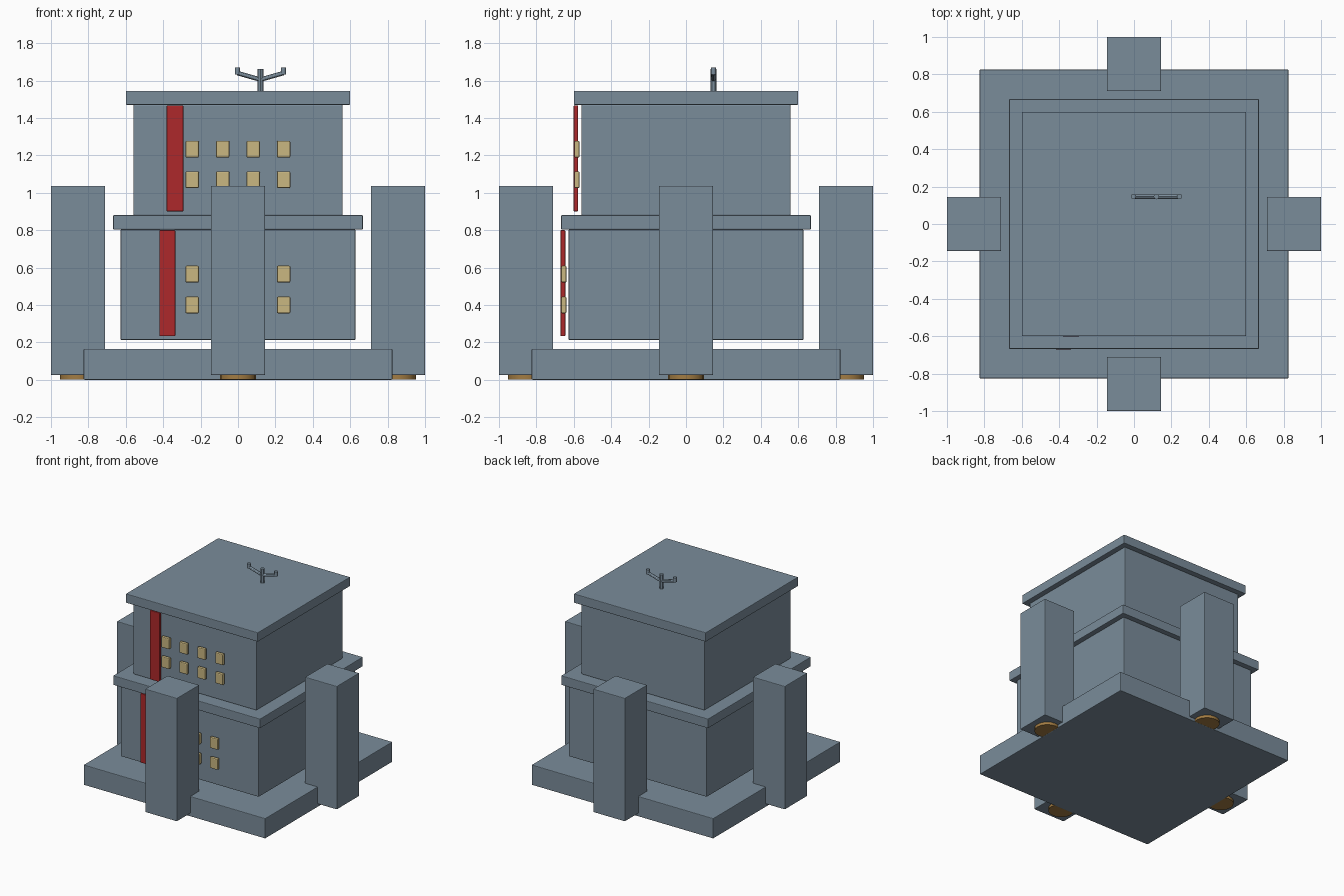
import bpy
from mathutils import Vector

if "Cube" in bpy.data.objects:
    bpy.data.objects.remove(bpy.data.objects["Cube"])


def material(name, rgb):
    m = bpy.data.materials.new(name)
    m.diffuse_color = (*rgb, 1)
    m.use_nodes = True
    m.node_tree.nodes["Principled BSDF"].inputs["Base Color"].default_value = m.diffuse_color
    return m


GREY = material("slate grey", (0.195, 0.262, 0.323))
RED = material("banner red", (0.42, 0.022, 0.024))
TAN = material("window tan", (0.59, 0.475, 0.22))
BROWN = material("nozzle brown", (0.36, 0.20, 0.055))


def box(name, x, y, z, mat, bevel=0.005):
    """Box from (min, max) ranges, with a small edge bevel."""
    lo, hi = Vector((x[0], y[0], z[0])), Vector((x[1], y[1], z[1]))
    bpy.ops.mesh.primitive_cube_add(size=1, location=(lo + hi) / 2)
    ob = bpy.context.object
    ob.name = name
    ob.scale = hi - lo
    bpy.ops.object.transform_apply(location=False, rotation=False, scale=True)
    ob.data.materials.append(mat)
    mod = ob.modifiers.new("edge", "BEVEL")
    mod.width = bevel
    mod.segments = 2
    return ob


def rod(name, a, b, radius, mat, sides=12):
    """Cylinder between two points."""
    a, b = Vector(a), Vector(b)
    bpy.ops.mesh.primitive_cylinder_add(vertices=sides, radius=radius,
                                        depth=(b - a).length, location=(a + b) / 2)
    ob = bpy.context.object
    ob.name = name
    ob.rotation_euler = (b - a).to_track_quat("Z", "Y").to_euler()
    ob.data.materials.append(mat)
    bpy.ops.object.shade_smooth_by_angle()
    return ob


def block(name, half, z):
    return box(name, (-half, half), (-half, half), z, GREY)


# Stacked storeys and slabs
block("base", 0.826, (0, 0.165))
block("lower_storey", 0.628, (0.213, 0.803))
block("middle_slab", 0.668, (0.803, 0.88))
block("upper_storey", 0.559, (0.88, 1.47))
block("roof_slab", 0.60, (1.47, 1.545))

# Four corner-less side pillars, each on a round foot
for side, dx, dy in (("front", 0, -1), ("back", 0, 1), ("left", -1, 0), ("right", 1, 0)):
    cx, cy = dx * 0.855, dy * 0.855
    box(side + "_pillar", (cx - 0.145, cx + 0.145), (cy - 0.145, cy + 0.145),
        (0.025, 1.037), GREY)
    rod(side + "_foot", (cx, cy, 0.002), (cx, cy, 0.03), 0.097, BROWN, 16)

# Banners and window grids on the front
box("lower_banner", (-0.42, -0.335), (-0.671, -0.645), (0.233, 0.80), RED)
box("upper_banner", (-0.382, -0.292), (-0.601, -0.577), (0.90, 1.467), RED)
for level, y, rows in (("lower", -0.667, (0.40, 0.565)), ("upper", -0.597, (1.07, 1.233))):
    for z in rows:
        for i in range(4):
            x = -0.245 + i * 0.163
            box(level + "_window", (x - 0.036, x + 0.036), (y, y + 0.028),
                (z - 0.045, z + 0.045), TAN, 0.007)

# Roof antenna
AX, AY = 0.12, 0.147
rod("antenna_mast", (AX, AY, 1.54), (AX, AY, 1.662), 0.015, GREY)
for s in (-1, 1):
    tip = AX + s * 0.123
    rod("antenna_arm", (AX, AY, 1.605), (tip, AY, 1.64), 0.012, GREY)
    rod("antenna_tip", (tip, AY, 1.632), (tip, AY, 1.67), 0.014, GREY)
